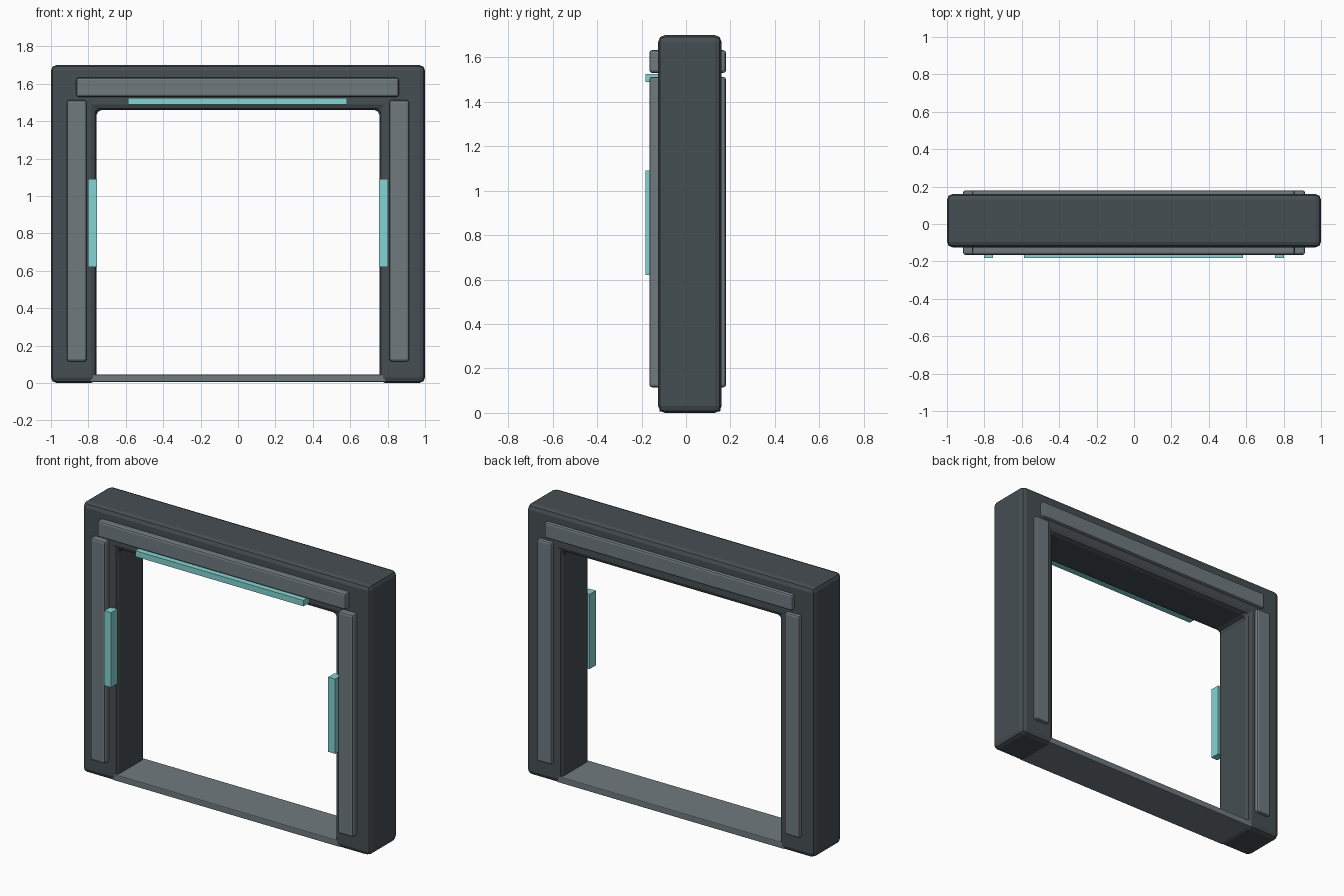
import bpy, bmesh

if "Cube" in bpy.data.objects:
    bpy.data.objects.remove(bpy.data.objects["Cube"])


def material(name, srgb):
    m = bpy.data.materials.new(name)
    lin = [((c / 255 + 0.055) / 1.055) ** 2.4 for c in srgb]
    m.diffuse_color = (*lin, 1)
    m.use_nodes = True
    m.node_tree.nodes["Principled BSDF"].inputs["Base Color"].default_value = m.diffuse_color
    return m


DARK = material("dark_slate", (70, 78, 82))
GREY = material("mid_grey", (112, 122, 127))
TEAL = material("pale_teal", (133, 212, 211))


def finish(name, bm, mat, bevel, segments=2):
    bmesh.ops.recalc_face_normals(bm, faces=bm.faces)
    me = bpy.data.meshes.new(name)
    bm.to_mesh(me)
    bm.free()
    me.materials.append(mat)
    ob = bpy.data.objects.new(name, me)
    bpy.context.collection.objects.link(ob)
    if bevel:
        mod = ob.modifiers.new("bevel", "BEVEL")
        mod.width, mod.segments = bevel, segments
        mod.limit_method = 'ANGLE'
    return ob


def box(name, x, y, z, mat, bevel=0.0):
    bm = bmesh.new()
    bmesh.ops.create_cube(bm, size=1)
    for v in bm.verts:
        v.co = [lo + (c + 0.5) * (hi - lo) for c, (lo, hi) in zip(v.co, (x, y, z))]
    return finish(name, bm, mat, bevel)


# Doorway surround: one arch profile extruded through its depth
FRONT, BACK = -0.125, 0.16
bm = bmesh.new()
profile = [(-1, 0), (-0.757, 0), (-0.757, 1.46), (0.757, 1.46),
           (0.757, 0), (1, 0), (1, 1.7), (-1, 1.7)]
face = bm.faces.new([bm.verts.new((x, FRONT, z)) for x, z in profile])
ext = bmesh.ops.extrude_face_region(bm, geom=[face])
for v in ext["geom"]:
    if isinstance(v, bmesh.types.BMVert):
        v.co.y = BACK
finish("door_surround", bm, DARK, 0.03)

# Threshold between the posts
box("threshold", (-0.79, 0.79), (FRONT + 0.005, BACK - 0.005), (0.006, 0.045), GREY, 0.005)

# Raised trim on both faces
for side, y in (("front", (-0.165, -0.1)), ("back", (0.13, 0.18))):
    box(side + "_lintel_trim", (-0.865, 0.86), y, (1.53, 1.632), GREY, 0.012)
    for hand, s in (("left", -1), ("right", 1)):
        x = sorted((s * 0.81, s * 0.914))
        box(f"{side}_{hand}_post_trim", x, y, (0.115, 1.512), GREY, 0.012)

# Light strips on the front
GLOW = (-0.182, -0.12)
box("lintel_light", (-0.587, 0.583), GLOW, (1.488, 1.525), TEAL)
for hand, s in (("left", -1), ("right", 1)):
    x = sorted((s * 0.755, s * 0.803))
    box(hand + "_post_light", x, GLOW, (0.62, 1.09), TEAL)
